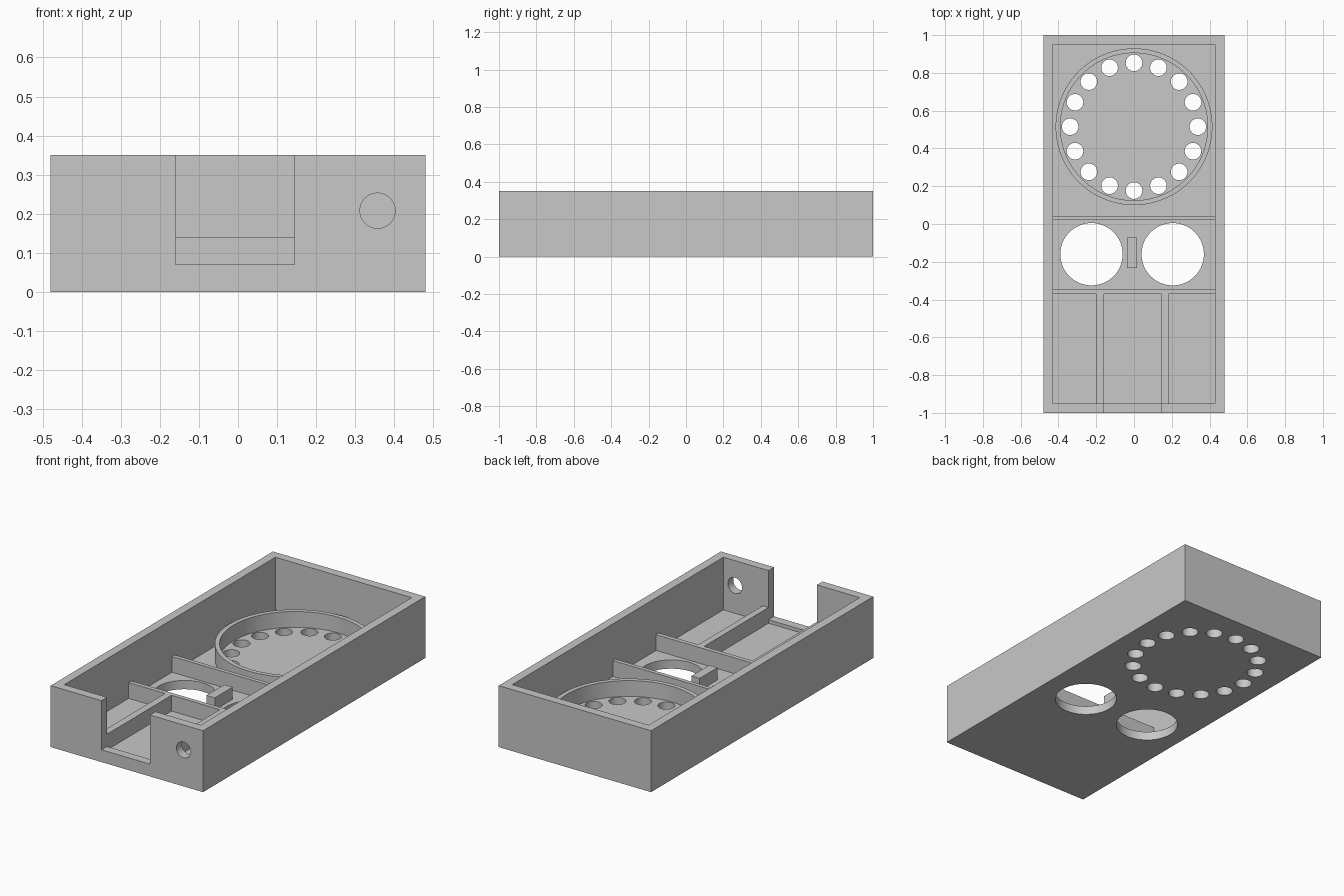
import bpy
import math

if "Cube" in bpy.data.objects:
    bpy.data.objects.remove(bpy.data.objects["Cube"])

# Single plain grey material
grey = bpy.data.materials.new("plain_grey")
grey.use_nodes = True
colour = (0.58, 0.58, 0.58, 1)
grey.diffuse_color = colour
grey.node_tree.nodes["Principled BSDF"].inputs["Base Color"].default_value = colour


def box(name, x, y, z):
    """Box from (min, max) ranges."""
    bpy.ops.mesh.primitive_cube_add(size=1, location=[sum(r) / 2 for r in (x, y, z)])
    ob = bpy.context.object
    ob.name = name
    ob.scale = [r[1] - r[0] for r in (x, y, z)]
    bpy.ops.object.transform_apply(location=True, rotation=True, scale=True)
    ob.data.materials.append(grey)
    return ob


def cylinder(name, centre, radius, depth, sides=48, tilt=0):
    bpy.ops.mesh.primitive_cylinder_add(vertices=sides, radius=radius, depth=depth,
                                        location=centre, rotation=(tilt, 0, 0))
    ob = bpy.context.object
    ob.name = name
    bpy.ops.object.transform_apply(location=True, rotation=True, scale=True)
    ob.data.materials.append(grey)
    return ob


def cut(target, cutters):
    """Subtract every cutter from the target, then discard the cutters."""
    bpy.ops.object.select_all(action="DESELECT")
    bpy.context.view_layer.objects.active = target
    target.select_set(True)
    for cutter in cutters:
        mod = target.modifiers.new("cut", "BOOLEAN")
        mod.operation = "DIFFERENCE"
        mod.solver = "EXACT"
        mod.object = cutter
        bpy.ops.object.modifier_apply(modifier=mod.name)
        bpy.data.objects.remove(cutter)
    bpy.ops.object.shade_smooth_by_angle(angle=math.radians(30))


HALF_X, HEIGHT, WALL, FLOOR, RIB_TOP = 0.48, 0.35, 0.05, 0.05, 0.14
IN_X, IN_Y = HALF_X - WALL, 1 - WALL
DIAL_Y = 0.515
NOTCH = (-0.16, 0.145)
RIB_Z = (FLOOR, RIB_TOP)

# Open case: cavity, front notch, cable hole, two large floor holes
case = box("case", (-HALF_X, HALF_X), (-1, 1), (0, HEIGHT))
cutters = [
    box("cavity", (-IN_X, IN_X), (-IN_Y, IN_Y), (FLOOR, 1)),
    box("notch", NOTCH, (-1.1, -0.9), (0.07, 1)),
    cylinder("cable_hole", (0.357, -1, 0.208), 0.045, 0.3, tilt=math.pi / 2),
]
for x in (-0.225, 0.205):
    cutters.append(cylinder("large_hole", (x, -0.16, 0), 0.165, 0.3, 64))

# Circle of small floor holes
for i in range(16):
    a = math.tau * i / 16
    centre = (0.338 * math.cos(a), DIAL_Y + 0.338 * math.sin(a), 0)
    cutters.append(cylinder("small_hole", centre, 0.044, 0.3, 32))
cut(case, cutters)

# Raised ring around the small holes
ring_z = (FLOOR + RIB_TOP) / 2
ring = cylinder("ring_wall", (0, DIAL_Y, ring_z), 0.415, RIB_TOP - FLOOR, 96)
cut(ring, [cylinder("ring_bore", (0, DIAL_Y, ring_z), 0.39, 0.5, 96)])

# Cross dividers, lengthwise dividers and centre block
box("rear_divider", (-IN_X, IN_X), (0.02, 0.043), RIB_Z)
box("front_divider", (-IN_X, IN_X), (-0.37, -0.345), RIB_Z)
box("right_rail", (-0.2, NOTCH[0]), (-IN_Y, -0.37), RIB_Z)
box("left_rail", (NOTCH[1], 0.182), (-IN_Y, -0.37), RIB_Z)
box("centre_block", (-0.036, 0.016), (-0.232, -0.072), (FLOOR, 0.12))
